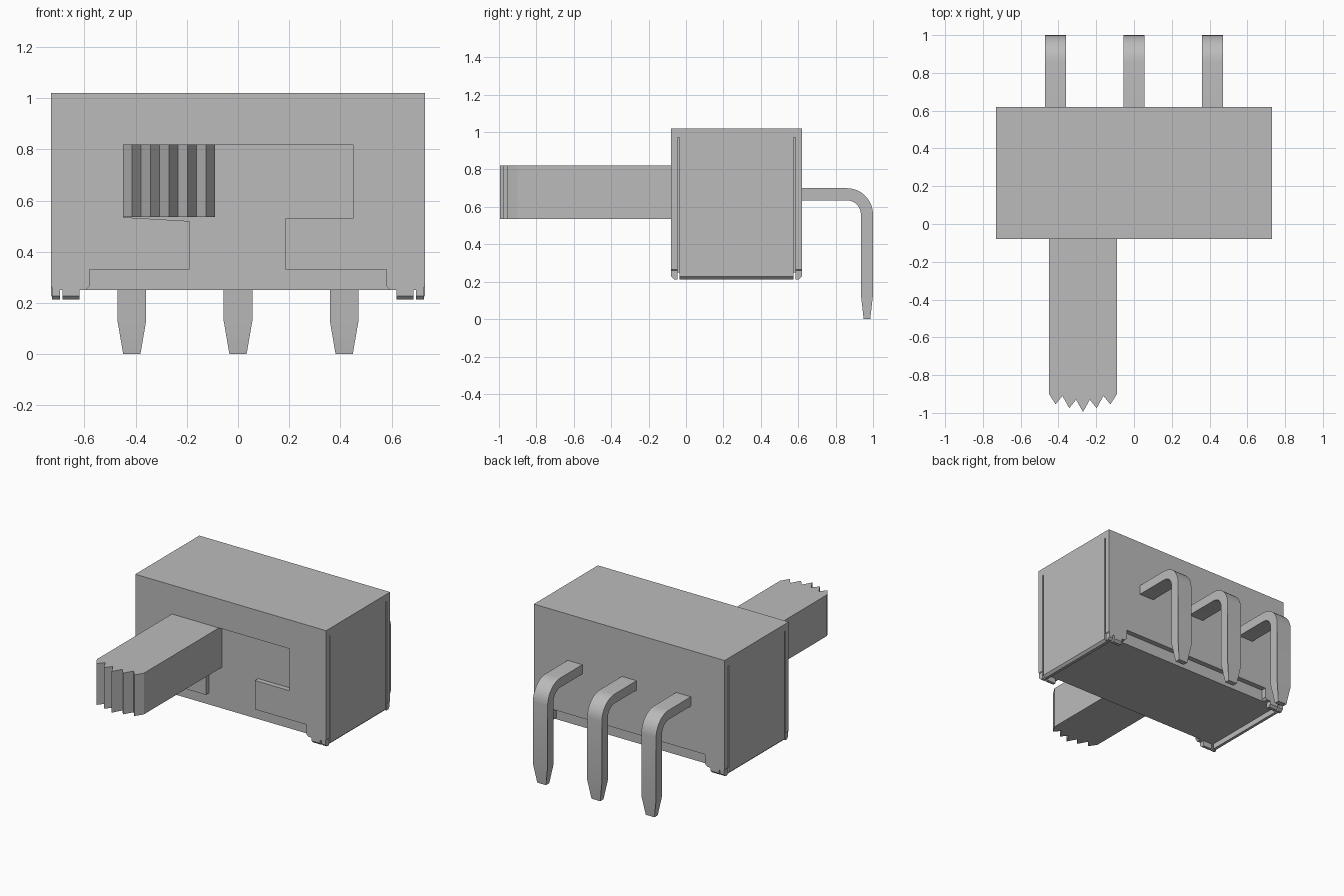
import bpy, bmesh, math

cube = bpy.data.objects.get("Cube")
if cube:
    bpy.data.objects.remove(cube, do_unlink=True)

# One plain grey for every part
grey = bpy.data.materials.new("plain grey")
grey.use_nodes = True
colour = (0.5, 0.5, 0.5, 1)
grey.diffuse_color = colour
grey.node_tree.nodes["Principled BSDF"].inputs["Base Color"].default_value = colour


def prism(name, outline, axis, lo, hi, edit=None):
    """Extrude a 2D outline along an axis: x takes (y, z), y takes (x, z), z takes (x, y)."""
    i = "xyz".index(axis)
    bm = bmesh.new()
    verts = []
    for p in outline:
        co = list(p)
        co.insert(i, lo)
        verts.append(bm.verts.new(co))
    face = bm.faces.new(verts)
    new = bmesh.ops.extrude_face_region(bm, geom=[face])["geom"]
    for v in new:
        if isinstance(v, bmesh.types.BMVert):
            v.co[i] = hi
    if edit:
        edit(bm)
    bmesh.ops.recalc_face_normals(bm, faces=bm.faces)
    mesh = bpy.data.meshes.new(name)
    bm.to_mesh(mesh)
    bm.free()
    mesh.materials.append(grey)
    obj = bpy.data.objects.new(name, mesh)
    bpy.context.collection.objects.link(obj)
    return obj


def box(name, x, y, z):
    rect = [(x[0], y[0]), (x[1], y[0]), (x[1], y[1]), (x[0], y[1])]
    return prism(name, rect, "z", *z)


T = 0.035                      # sheet thickness
W, F, B, TOP = 0.73, -0.08, 0.62, 1.02
BASE, FOOT = 0.25, 0.213       # underside of the body, underside of the tabs

# Inner block and folded cover
box("inner_block", (-W + T, W - T), (F + T, B - T), (BASE, TOP - T))
box("cover_top", (-W, W), (F, B), (TOP - T, TOP))

# Front and back plates: stepped lower edge, front one with the slider window
foot = [(0.58, 0.33), (0.58, 0.265), (0.595, BASE), (W - 0.015, BASE), (W, BASE + 0.015)]
outer = foot + [(W, TOP - T)]
mirrored = [(-x, z) for x, z in reversed(outer)]
window = [(-0.58, 0.33), (-0.19, 0.33), (-0.19, 0.52), (-0.45, 0.535), (-0.45, 0.82),
          (0.45, 0.82), (0.45, 0.53), (0.185, 0.53), (0.185, 0.33)]
prism("back_plate", outer + mirrored, "y", B - T, B)
prism("front_plate", outer + mirrored + window[1:], "y", F, F + T)

# Side plates with slits beside them, and chamfered tabs at the four lower corners
middle = (F + B) / 2
for side, s in (("left", 1), ("right", -1)):
    prism(side + "_side_plate",
          [(s * (W - T), TOP - T), (s * W, TOP - T), (s * W, FOOT + 0.015),
           (s * (W - 0.015), FOOT), (s * (W - T), FOOT)],
          "y", F + T + 0.01, B - T - 0.01)
    for end, e in (("front", -1), ("back", 1)):
        y_out, y_in = middle + e * 0.35, middle + e * (0.35 - T)
        tab = [(y_in, BASE + 0.01), (y_out, BASE + 0.01), (y_out, FOOT + 0.015),
               (y_out - e * 0.015, FOOT), (y_in, FOOT)]
        prism(f"{end}_{side}_tab", tab, "x", s * 0.62, s * 0.685)
        prism(f"{end}_{side}_corner_tab", tab, "x", s * 0.695, s * (W - 0.004))
        # Slit closes near the top
        box(f"{end}_{side}_slit_cap", (s * (W - T), s * W),
            tuple(middle + e * d for d in (0.3, 0.32)), (0.97, TOP - T))

# Slider with a toothed tip
teeth = [(-0.45, -0.9)]
for k in range(5):
    x = -0.415 + k * 0.0725
    lift = 0.02 * abs(k - 2)
    teeth.append((x, -0.995 + lift))
    if k < 4:
        teeth.append((x + 0.036, -0.93 + (0.02 if k in (0, 3) else 0)))
teeth.append((-0.09, -0.9))
prism("slider", teeth + [(-0.09, F + T), (-0.45, F + T)], "z", 0.535, 0.82)

# Bent pins with tapered ends
def arc(r, steps=8):
    turns = [math.pi / 2 * k / steps for k in range(steps + 1)]
    return [(0.86 + r * math.sin(a), 0.56 + r * math.cos(a)) for a in turns]


def narrow_tip(bm):
    for v in bm.verts:
        if v.co.z < 0.1:
            v.co.x *= 0.6


side_view = ([(B - T, 0.7)] + arc(0.14) + [(1.0, 0.13), (0.985, 0), (0.95, 0), (0.935, 0.13)]
             + arc(0.075)[::-1] + [(B - T, 0.635)])
for name, x in (("left", 0.415), ("middle", 0), ("right", -0.415)):
    pin = prism(name + "_pin", side_view, "x", -0.056, 0.056, narrow_tip)
    pin.location.x = x
    bpy.ops.object.select_all(action="DESELECT")
    pin.select_set(True)
    bpy.context.view_layer.objects.active = pin
    bpy.ops.object.shade_smooth_by_angle(angle=math.radians(30))
